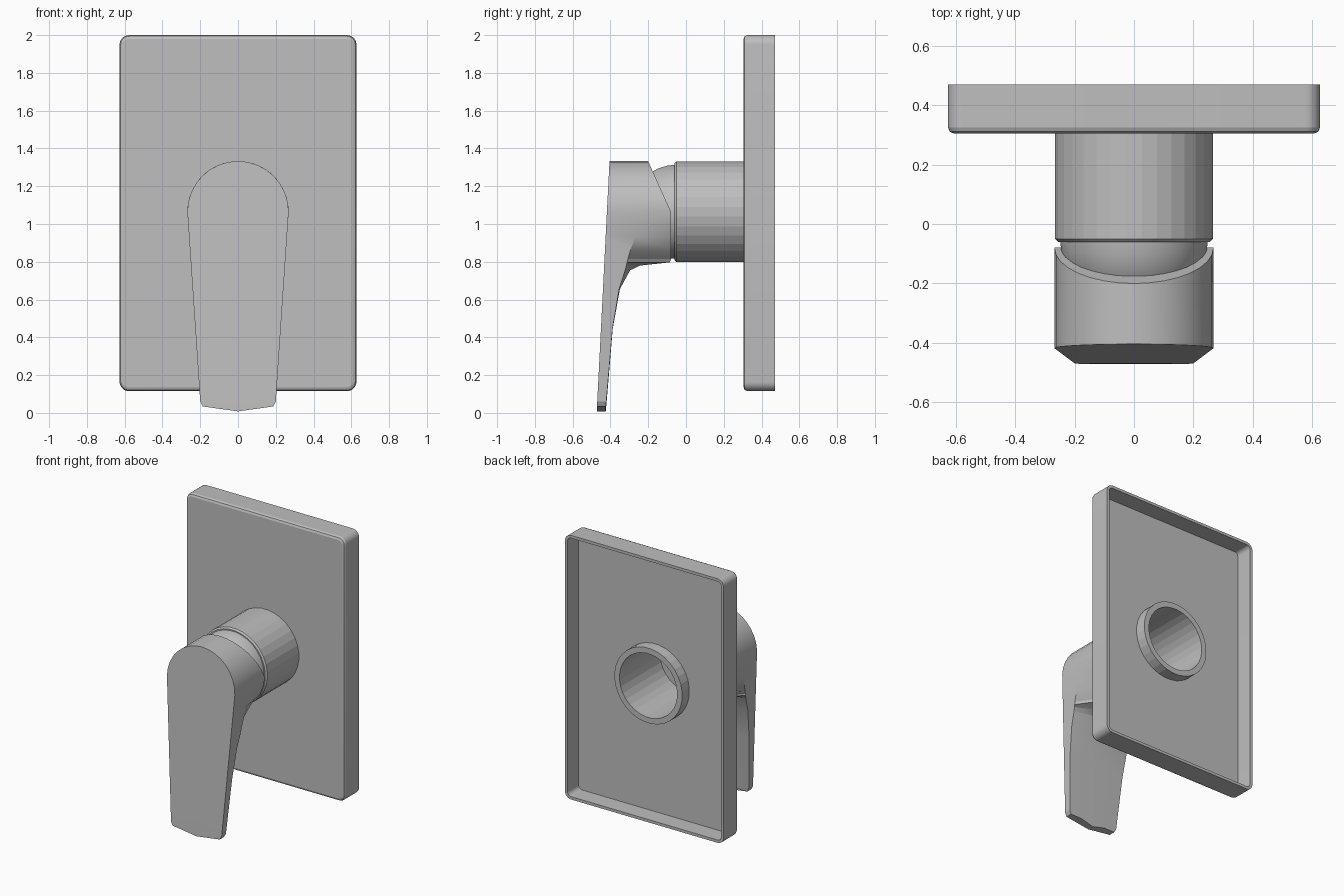
import bpy, bmesh
from math import sin, cos, pi, sqrt

if "Cube" in bpy.data.objects:
    bpy.data.objects.remove(bpy.data.objects["Cube"])

metal = bpy.data.materials.new("satin grey metal")
metal.use_nodes = True
grey = (0.52, 0.52, 0.52, 1)
metal.diffuse_color = grey
metal.node_tree.nodes["Principled BSDF"].inputs["Base Color"].default_value = grey

AXIS_Z = 1.065      # height of the spout axis
R = 0.268           # barrel radius


def loft(name, rings, closed=False, cap=True):
    """Skin a list of equal-length point rings into one object."""
    bm = bmesh.new()
    rows = [[bm.verts.new(p) for p in ring] for ring in rings]
    pairs = list(zip(rows, rows[1:]))
    if closed:
        pairs.append((rows[-1], rows[0]))
    for a, b in pairs:
        for i in range(len(a)):
            j = (i + 1) % len(a)
            bm.faces.new((a[i], a[j], b[j], b[i]))
    if cap and not closed:
        bm.faces.new(rows[0])
        bm.faces.new(rows[-1])
    bmesh.ops.remove_doubles(bm, verts=bm.verts, dist=0.0005)
    bmesh.ops.recalc_face_normals(bm, faces=bm.faces)
    mesh = bpy.data.meshes.new(name)
    bm.to_mesh(mesh)
    bm.free()
    mesh.materials.append(metal)
    ob = bpy.data.objects.new(name, mesh)
    bpy.context.collection.objects.link(ob)
    return ob


def circle(r, y, n=32):
    return [(r * cos(2 * pi * (i + 0.5) / n), y, AXIS_Z + r * sin(2 * pi * (i + 0.5) / n))
            for i in range(n)]


def rounded_rect(inset, y, per=8):
    """Rounded rectangle in the wall plane, shrunk by inset."""
    hx, hz, rad = 0.627 - inset, 0.9425 - inset, max(0.05 - inset, 0.01)
    pts = []
    for q, (sx, sz) in enumerate([(1, 1), (-1, 1), (-1, -1), (1, -1)]):
        for k in range(per):
            a = pi / 2 * (q + k / (per - 1))
            pts.append((sx * (hx - rad) + rad * cos(a), y,
                        1.0575 + sz * (hz - rad) + rad * sin(a)))
    return pts


# Wall plate: hollow at the back, with a round hole for the barrel
plate = loft("wall_plate", [
    circle(0.25, 0.305), rounded_rect(0.02, 0.305), rounded_rect(0.006, 0.311),
    rounded_rect(0, 0.325), rounded_rect(0, 0.47), rounded_rect(0.02, 0.47),
    rounded_rect(0.02, 0.345), circle(0.25, 0.345)], closed=True)

# Barrel: open tube running through the plate
barrel = loft("barrel", [
    circle(R, 0.425), circle(R, -0.05), circle(R - 0.01, -0.06),
    circle(0.228, -0.06), circle(0.228, 0.425)], closed=True)

# Ball neck between barrel and handle
neck = loft("ball_neck", [circle(0.235, -0.03)] + [
    circle(0.25 * cos(a), -0.05 - 0.25 * sin(a))
    for a in (0.04, 0.2, 0.4, 0.6, 0.8, 1.0)])


# Handle: horizontal slices (height, half width, edge back, ridge half width, ridge back)
def slice_ring(z, w, edge, c, ridge, drop=0):
    front = -0.405 - 0.051 * (1.333 - z)
    return [(-w, front, z), (0, front, z - drop), (w, front, z), (w, edge, z),
            (c, ridge, z), (0, ridge, z - drop), (-c, ridge, z), (-w, edge, z)]


def taper(z):
    return 0.2 + (R - 0.2) * (z - 0.06) / (AXIS_Z - 0.06)


rings = []
for k in range(8):                      # domed top with slanted back
    a = pi / 2 * (1 - k / 8)
    z, w = AXIS_Z + R * sin(a), max(R * cos(a), 0.004)
    back = -0.08 - 0.45 * (z - AXIS_Z)
    rings.append(slice_ring(z, w, back, w * 0.95, back))
for z, edge in [(1.065, -0.08), (1.0, -0.19), (0.93, -0.27), (0.86, -0.295), (0.815, -0.308)]:
    chord = sqrt(R * R - (z - AXIS_Z) ** 2)
    rings.append(slice_ring(z, taper(z), edge, chord * 0.99, -0.08))
for z, edge, c, ridge in [(0.797, -0.312, 0.09, -0.085), (0.78, -0.316, 0.11, -0.243),
                          (0.755, -0.322, 0.12, -0.296), (0.655, -0.354, 0.13, -0.35),
                          (0.445, -0.389, 0.12, -0.388), (0.06, -0.422, 0.1, -0.42)]:
    rings.append(slice_ring(z, taper(z), edge, c, ridge))
rings.append(slice_ring(0.034, 0.186, -0.425, 0.1, -0.425, drop=0.026))
handle = loft("lever_handle", rings)

# Smooth only the gently curved parts
for ob in (plate, barrel, neck, handle):
    bpy.ops.object.select_all(action="DESELECT")
    ob.select_set(True)
    bpy.context.view_layer.objects.active = ob
    bpy.ops.object.shade_smooth_by_angle(angle=0.18 if ob is barrel else 0.4)
